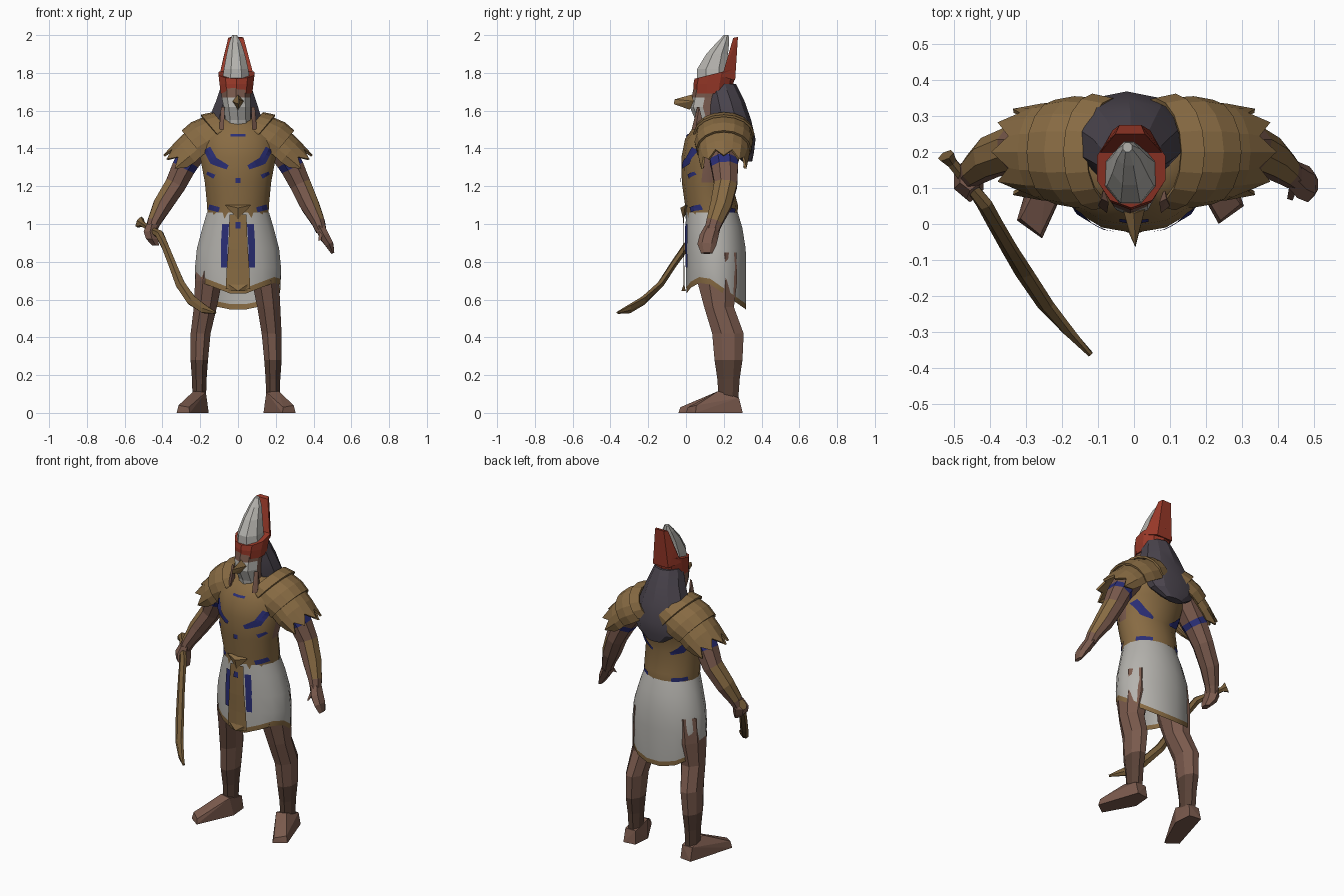
import bpy, bmesh, math
from mathutils import Vector
from mathutils.bvhtree import BVHTree

if "Cube" in bpy.data.objects:
    bpy.data.objects.remove(bpy.data.objects["Cube"], do_unlink=True)


def material(name, rgb):
    lin = [(c / 255 / 12.92 if c < 11 else ((c / 255 + 0.055) / 1.055) ** 2.4) for c in rgb]
    m = bpy.data.materials.new(name)
    m.use_nodes = True
    m.diffuse_color = (*lin, 1)
    m.node_tree.nodes["Principled BSDF"].inputs["Base Color"].default_value = (*lin, 1)
    return m


SKIN = material("brown skin", (122, 90, 77))
DARK = material("dark brown", (88, 65, 54))
GOLD = material("dull gold", (136, 107, 67))
BLUE = material("deep blue", (42, 46, 118))
WHITE = material("off white", (180, 178, 173))
RED = material("brick red", (152, 56, 40))
HOOD = material("charcoal purple", (74, 68, 77))
BLADE = material("dark gold", (116, 91, 56))


def finish(name, bm, mats, smooth=None, rule=None):
    """Turn a bmesh into an object; rule(face) returns a material slot."""
    bmesh.ops.recalc_face_normals(bm, faces=bm.faces)
    bm.faces.ensure_lookup_table()
    bm.faces.index_update()
    if rule:
        for f in bm.faces:
            f.material_index = rule(f)
    me = bpy.data.meshes.new(name)
    bm.to_mesh(me)
    bm.free()
    ob = bpy.data.objects.new(name, me)
    bpy.context.collection.objects.link(ob)
    for m in mats:
        me.materials.append(m)
    if smooth:
        bpy.ops.object.select_all(action='DESELECT')
        ob.select_set(True)
        bpy.context.view_layer.objects.active = ob
        bpy.ops.object.shade_smooth_by_angle(angle=math.radians(smooth))
    return ob


def loft(name, rings, n, mats, level=True, caps=(True, True), smooth=None, rule=None, move=None):
    """Skin elliptical rings (x, y, z, rx, ry); level rings lie flat, others follow the path."""
    bm = bmesh.new()
    loops = []
    for i, (x, y, z, rx, ry) in enumerate(rings):
        u, v = Vector((1, 0, 0)), Vector((0, 1, 0))
        if not level:
            a, b = rings[max(i - 1, 0)], rings[min(i + 1, len(rings) - 1)]
            t = (Vector(b[:3]) - Vector(a[:3])).normalized()
            u = v.cross(t).normalized()
            v = t.cross(u)
        loop = []
        for k in range(n):
            w = 2 * math.pi * (k + 0.5) / n
            co = Vector((x, y, z)) + u * rx * math.cos(w) + v * ry * math.sin(w)
            loop.append(bm.verts.new(move(i, co) if move else co))
        loops.append(loop)
    for a, b in zip(loops, loops[1:]):
        for k in range(n):
            bm.faces.new((a[k], a[(k + 1) % n], b[(k + 1) % n], b[k]))
    for use, loop in zip(caps, (loops[0], loops[-1])):
        if use:
            bm.faces.new(loop)
    return finish(name, bm, mats, smooth, rule)


def hull(name, pts, mat):
    bm = bmesh.new()
    vs = [bm.verts.new(p) for p in pts]
    r = bmesh.ops.convex_hull(bm, input=vs)
    bmesh.ops.delete(bm, geom=list({g for g in r["geom_unused"] + r["geom_interior"]
                                    if isinstance(g, bmesh.types.BMVert)}), context='VERTS')
    return finish(name, bm, [mat])


def ribbon(name, target, pts, mat, front=True, off=0.006):
    """Thin plate laid on the front or back of target along (x, z, half width) points."""
    src = bmesh.new()
    src.from_mesh(target.data)
    tree = BVHTree.FromBMesh(src)
    d = Vector((0, 1 if front else -1, 0))
    path = [Vector(a).lerp(Vector(b), k / 4) for a, b in zip(pts, pts[1:]) for k in range(4)] + [Vector(pts[-1])]
    bm, prev = bmesh.new(), None
    for i, p in enumerate(path):
        t = path[min(i + 1, len(path) - 1)] - path[max(i - 1, 0)]
        nx, nz = Vector((-t.y, t.x)).normalized()
        row = []
        for s in (-1, 0, 1):
            o = Vector((p.x + s * nx * p.z, 0, p.y + s * nz * p.z))
            hit = tree.ray_cast(o - d * 2, d)[0]
            row.append(bm.verts.new(hit - d * off) if hit else None)
        if prev:
            for k in (0, 1):
                q = (prev[k], prev[k + 1], row[k + 1], row[k])
                if all(q):
                    bm.faces.new(q)
        prev = row
    src.free()
    return finish(name, bm, [mat])


# Torso with bare flanks
torso = loft("torso", [(0, .135, 1.03, .165, .137), (0, .135, 1.1, .168, .14), (0, .11, 1.22, .18, .132),
                       (0, .13, 1.35, .205, .155), (0, .155, 1.45, .21, .16), (0, .17, 1.52, .16, .125),
                       (0, .17, 1.56, .08, .08)], 14, [GOLD, SKIN], smooth=35,
             rule=lambda f: int(abs(f.normal.x) > .85 and 1.2 < f.calc_center_median().z < 1.42))


# Skirt with a sloping hem and a trim band
def hem(i, co):
    if i >= 4:
        z = .70 - .7 * max(0, co.y - .1)
        if co.y < .1:
            z -= max(0, .22 - abs(co.x)) * .38
        co.z = max(z, .545) + (.03 if i == 4 else 0)
    return co


skirt = loft("skirt", [(0, .137, 1.06, .168, .14), (0, .148, .98, .192, .153), (0, .157, .87, .222, .162),
                       (0, .16, .77, .232, .162), (0, .16, .72, .23, .162), (0, .16, .7, .226, .16)],
             16, [WHITE, GOLD], caps=(False, False), smooth=35, move=hem, rule=lambda f: int(f.index >= 64))

# Apron panel, belt point and blue side bands
ribbon("apron_panel", skirt, [(0, 1.05, .045), (0, .9, .05), (0, .76, .06), (0, .655, .065)], GOLD, off=.014)
hull("apron_tip", [(-.05, -.012, .68), (.05, -.012, .68), (0, -.025, .645), (.05, 0, .645), (-.05, 0, .645)], GOLD)
hull("belt_buckle", [(-.07, -.004, 1.1), (.07, -.004, 1.1), (0, -.015, 1.025), (0, -.03, 1.085), (0, .02, 1.1)], GOLD)
for s in (-1, 1):
    ribbon("apron_blue_band", skirt, [(s * .066, 1.0, .018), (s * .072, .9, .018), (s * .074, .77, .016)], BLUE)
    # Painted chest, waist and back marks
    ribbon("chest_wing", torso, [(s * .165, 1.4, .02), (s * .13, 1.335, .022), (s * .055, 1.3, .012)], BLUE)
    ribbon("rib_mark", torso, [(s * .165, 1.27, .008), (s * .125, 1.25, .012)], BLUE)
    ribbon("waist_mark", torso, [(s * .155, 1.09, .014), (s * .1, 1.075, .014)], BLUE)
    ribbon("back_wing", torso, [(s * .17, 1.31, .014), (s * .12, 1.25, .02), (s * .06, 1.22, .008)], BLUE, False)
    ribbon("back_waist_mark", torso, [(s * .15, 1.075, .012), (s * .08, 1.07, .012)], BLUE, False)
ribbon("collar_mark", torso, [(-.04, 1.47, .006), (.04, 1.47, .006)], BLUE)
ribbon("navel_gem", torso, [(-.014, 1.23, .014), (.014, 1.23, .014)], BLUE)
ribbon("buckle_gem", skirt, [(0, 1.01, .014), (0, .975, .014)], BLUE, off=.02)

# Bird head and beak
loft("head", [(0, .15, 1.48, .08, .09), (0, .135, 1.55, .07, .085), (-.005, .12, 1.62, .075, .1),
              (-.01, .13, 1.67, .08, .1), (-.01, .14, 1.72, .085, .1)], 10, [SKIN, WHITE],
     rule=lambda f: int(f.normal.y < -.45 and f.calc_center_median().z < 1.66))
hull("beak", [(-.03, .04, 1.65), (.03, .04, 1.65), (0, .03, 1.685), (0, .02, 1.605),
              (.004, -.06, 1.66), (.004, -.065, 1.635), (.012, -.03, 1.64), (-.012, -.03, 1.64)], GOLD)
for s in (-1, 1):
    hull("collar_strap", [(s * .075, .03, 1.5), (s * .1, .05, 1.5), (s * .07, .06, 1.62),
                          (s * .09, .07, 1.62), (s * .085, .1, 1.5)], SKIN)

# Hood falling over the back
loft("hood", [(-.01, .18, 1.74, .08, .085), (-.01, .205, 1.65, .112, .105), (-.015, .23, 1.55, .15, .115),
              (-.02, .265, 1.45, .168, .103), (-.02, .3, 1.38, .14, .06), (-.02, .325, 1.33, .06, .025)],
     10, [HOOD], smooth=25)

# Two-part crown
loft("crown_band", [(-.008, .14, 1.69, .088, .1), (-.008, .145, 1.74, .094, .106), (-.008, .155, 1.8, .1, .11)],
     10, [RED], move=lambda i, co: co + Vector((0, 0, (co.y - .17) * .25)) if i == 2 else co)
hull("crown_back_spike", [(-.1, .19, 1.78), (.085, .19, 1.78), (-.06, .26, 1.76), (.045, .26, 1.76),
                          (-.08, .22, 1.87), (.06, .22, 1.87), (-.052, .25, 1.985), (.03, .25, 1.985),
                          (-.04, .275, 1.99), (.02, .275, 1.99)], RED)
loft("crown_cone", [(-.01, .14, 1.77, .078, .09), (-.01, .14, 1.82, .07, .088), (-.012, .165, 1.9, .052, .062),
                    (-.015, .195, 1.96, .034, .036), (-.018, .213, 2.0, .014, .014)], 8, [WHITE])


# Layered shoulder plates with ragged ends
def shell(name, s, arcs, ragged):
    bm, prev, n = bmesh.new(), None, 10
    for j, (x, z, rz, ry) in enumerate(arcs):
        row = []
        for k in range(n + 1):
            a = math.radians(-108 + 216 * k / n)
            h = rz * math.cos(a)
            e = (.035 if k % 2 else -.02) if ragged and j == len(arcs) - 1 else 0
            row.append(bm.verts.new((s * (x + .64 * h + .77 * e), .2 + ry * math.sin(a), z + .77 * h - .64 * e)))
        if prev:
            for k in range(n):
                bm.faces.new((prev[k], prev[k + 1], row[k + 1], row[k]))
        prev = row
    ob = finish(name, bm, [GOLD])
    ob.modifiers.new("thickness", 'SOLIDIFY').thickness = .012
    return ob


for s, side in ((1, "left"), (-1, "right")):
    shell(side + "_neck_plate", s, [(.055, 1.5, .12, .15), (.11, 1.475, .135, .162)], False)
    shell(side + "_shoulder_plate", s, [(.09, 1.47, .13, .15), (.16, 1.43, .14, .155), (.215, 1.395, .13, .145)], False)
    shell(side + "_feather_plate", s, [(.17, 1.43, .115, .14), (.25, 1.355, .115, .135), (.305, 1.31, .1, .12)], True)

    # Arm with blue armlet and gold forearm guard
    m = 0 if s > 0 else .02
    loft(side + "_arm", [(s * .19, .2, 1.45, .08, .09), (s * .265, .2, 1.335, .07, .08),
                         (s * .287, .205, 1.3, .068, .076), (s * .33, .21, 1.21, .06, .066),
                         (s * (.38 + m), .185, 1.1, .054, .06), (s * (.425 + m), .15, 1.01, .038, .046),
                         (s * (.44 + m), .135, .965, .03, .04)], 8, [SKIN, BLUE, GOLD], level=False,
         rule=lambda f: 1 if 8 <= f.index < 16 else
         (2 if 24 <= f.index < 40 and f.normal.x * s > .2 and f.normal.z > 0 else 0))

    # Leg and splayed foot
    c = -.02 if s < 0 else 0
    loft(side + "_leg", [(s * .135, .165, .85, .085, .11), (s * .145 + c / 2, .165, .7, .078, .115),
                         (s * .163 + c / 2, .175, .56, .066, .085), (s * .178 + c, .222, .42, .057, .09),
                         (s * .185 + c, .225, .28, .05, .08), (s * .185 + c, .225, .18, .042, .064),
                         (s * .185 + c, .225, .06, .038, .055)], 8, [SKIN, DARK], rule=lambda f: int(32 <= f.index < 48))
    dy = -.04 if s < 0 else 0
    hull(side + "_foot", [(s * x + c, y + (dy if y < .1 else 0), z) for x, y, z in (
        (.145, .29, 0), (.22, .3, 0), (.135, .18, 0), (.235, .0, 0), (.305, .05, 0), (.15, .28, .08),
        (.22, .28, .08), (.15, .16, .11), (.215, .17, .115), (.24, .01, .03), (.295, .055, .04))], SKIN)

# Open left hand
loft("left_hand", [(.435, .14, .98, .03, .042), (.46, .12, .93, .03, .05), (.485, .11, .89, .024, .05),
                   (.502, .11, .845, .01, .03)], 6, [SKIN], level=False)
hull("left_thumb", [(.43, .1, .96), (.45, .09, .96), (.44, .12, .94), (.425, .07, .91), (.44, .065, .915)], SKIN)

# Right fist gripping a curved sword
loft("right_fist", [(-.455, .135, 1.0, .032, .042), (-.465, .125, .96, .04, .055), (-.455, .115, .92, .036, .055),
                    (-.435, .11, .885, .02, .03)], 6, [SKIN])
loft("curved_sword", [(-.522, .19, 1.01, .034, .022), (-.505, .17, 1.0, .016, .016), (-.46, .115, .97, .017, .017),
                      (-.415, .055, .945, .024, .02), (-.385, .0, .88, .022, .02), (-.345, -.07, .78, .024, .018),
                      (-.305, -.135, .68, .028, .018), (-.245, -.225, .595, .03, .016),
                      (-.18, -.3, .55, .026, .014), (-.12, -.362, .53, .006, .008)], 6, [BLADE], level=False)
